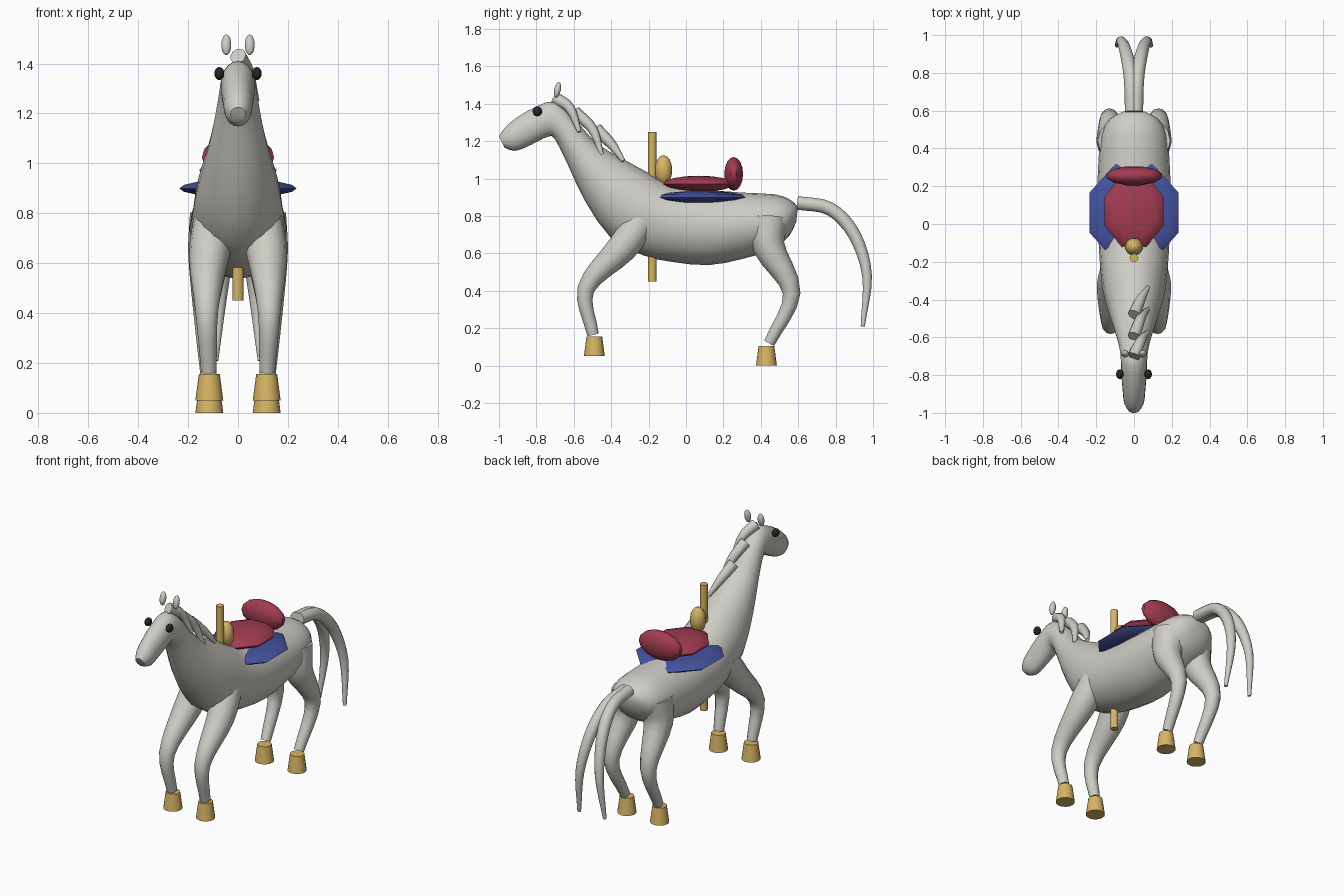
import bpy, bmesh, math
from mathutils import Vector, Matrix

cube = bpy.data.objects.get("Cube")
if cube:
    bpy.data.objects.remove(cube, do_unlink=True)


def material(name, rgb):
    m = bpy.data.materials.new(name)
    m.use_nodes = True
    m.diffuse_color = (*rgb, 1)
    m.node_tree.nodes["Principled BSDF"].inputs["Base Color"].default_value = (*rgb, 1)
    return m


COAT = material("pale grey coat", (0.62, 0.61, 0.56))
GOLD = material("gold", (0.68, 0.46, 0.13))
RED = material("saddle red", (0.37, 0.045, 0.085))
BLUE = material("blanket blue", (0.06, 0.085, 0.36))
DARK = material("eye black", (0.02, 0.018, 0.02))


def finish(bm, name, mat):
    bmesh.ops.recalc_face_normals(bm, faces=bm.faces)
    mesh = bpy.data.meshes.new(name)
    bm.to_mesh(mesh)
    bm.free()
    mesh.materials.append(mat)
    ob = bpy.data.objects.new(name, mesh)
    bpy.context.collection.objects.link(ob)
    bpy.ops.object.select_all(action='DESELECT')
    ob.select_set(True)
    bpy.context.view_layer.objects.active = ob
    bpy.ops.object.shade_smooth_by_angle(angle=math.radians(50))
    return ob


def smooth_rows(rows, steps):
    """Resample rows of numbers along a Catmull-Rom spline."""
    pts = [Vector(r) for r in rows]
    pts = [pts[0] * 2 - pts[1]] + pts + [pts[-1] * 2 - pts[-2]]
    out = []
    for a, b, c, d in zip(pts, pts[1:], pts[2:], pts[3:]):
        for i in range(steps):
            t = i / steps
            out.append((b * 2 + (c - a) * t + (a * 2 - b * 5 + c * 4 - d) * t * t
                        + (b * 3 - a - c * 3 + d) * t ** 3) * 0.5)
    return out + [pts[-2]]


def loft(name, sections, mat, sides=14):
    """Join elliptical rings, each given as centre, up half-vector, side half-vector."""
    bm = bmesh.new()
    rings = []
    for centre, up, side in sections:
        rings.append([bm.verts.new(centre + up * math.cos(a) + side * math.sin(a))
                      for a in (math.tau * i / sides for i in range(sides))])
    for r, s in zip(rings, rings[1:]):
        for i in range(sides):
            j = (i + 1) % sides
            bm.faces.new((r[i], r[j], s[j], s[i]))
    bm.faces.new(rings[0])
    bm.faces.new(rings[-1])
    return finish(bm, name, mat)


def tube(name, rows, mat, steps=3, sides=12):
    """Tapered tube through rows of x, y, z, radius."""
    rows = smooth_rows(rows, steps)
    sections = []
    for i, row in enumerate(rows):
        tangent = (rows[min(i + 1, len(rows) - 1)] - rows[max(i - 1, 0)]).to_3d().normalized()
        up = tangent.cross(Vector((1, 0, 0))).normalized()
        sections.append((row.to_3d(), up * row[3], up.cross(tangent) * row[3]))
    return loft(name, sections, mat, sides)


def ellipsoid(name, centre, size, mat, segments=16, rings=10, tilt=0):
    bm = bmesh.new()
    bmesh.ops.create_uvsphere(bm, u_segments=segments, v_segments=rings, radius=1)
    bm.transform(Matrix.Translation(centre) @ Matrix.Rotation(tilt, 4, 'X')
                 @ Matrix.Diagonal((*size, 1)) @ Matrix.Rotation(math.pi / segments, 4, 'Z'))
    return finish(bm, name, mat)


def cone(name, x, y, z0, z1, r0, r1, mat, sides=16):
    bm = bmesh.new()
    bmesh.ops.create_cone(bm, cap_ends=True, segments=sides, radius1=r0, radius2=r1, depth=z1 - z0)
    bm.transform(Matrix.Translation((x, y, (z0 + z1) / 2)))
    return finish(bm, name, mat)


# Body, neck and head: top y, top z, bottom y, bottom z, half width
profile = [
    (0.598, 0.85, 0.59, 0.77, 0.06),
    (0.56, 0.885, 0.55, 0.69, 0.13),
    (0.48, 0.915, 0.46, 0.62, 0.175),
    (0.30, 0.925, 0.30, 0.57, 0.19),
    (0.12, 0.94, 0.12, 0.537, 0.195),
    (-0.08, 0.965, -0.08, 0.555, 0.188),
    (-0.20, 1.03, -0.23, 0.59, 0.18),
    (-0.31, 1.09, -0.40, 0.68, 0.165),
    (-0.42, 1.15, -0.54, 0.88, 0.13),
    (-0.51, 1.22, -0.63, 1.07, 0.10),
    (-0.60, 1.325, -0.70, 1.21, 0.078),
    (-0.70, 1.41, -0.735, 1.225, 0.07),
    (-0.79, 1.39, -0.79, 1.20, 0.068),
    (-0.90, 1.33, -0.86, 1.165, 0.06),
    (-0.97, 1.27, -0.92, 1.148, 0.053),
    (-1.0, 1.225, -0.97, 1.165, 0.03),
]
body = []
for ty, tz, by, bz, w in smooth_rows(profile, 2):
    top, bottom = Vector((0, ty, tz)), Vector((0, by, bz))
    body.append(((top + bottom) / 2, (top - bottom) / 2, Vector((w, 0, 0))))
loft("body_neck_and_head", body, COAT, 20)

# Parts that come in left and right pairs
front_leg = [(0.09, -0.24, 0.77, 0.09), (0.117, -0.345, 0.625, 0.08),
             (0.125, -0.535, 0.41, 0.046), (0.117, -0.497, 0.165, 0.031)]
hind_leg = [(0.085, 0.44, 0.78, 0.11), (0.115, 0.445, 0.63, 0.085),
            (0.13, 0.565, 0.385, 0.047), (0.117, 0.445, 0.12, 0.03)]
tail = [(0.012, 0.595, 0.87, 0.036), (0.018, 0.77, 0.838, 0.036), (0.04, 0.90, 0.70, 0.034),
        (0.068, 0.968, 0.48, 0.026), (0.09, 0.945, 0.21, 0.011)]
for side, s in (("left", 1), ("right", -1)):
    for part, path in (("front_leg", front_leg), ("hind_leg", hind_leg), ("tail_strand", tail)):
        tube(f"{side}_{part}", [(s * x, y, z, r) for x, y, z, r in path], COAT, 4)
    cone(f"{side}_front_hoof", s * 0.115, -0.49, 0.05, 0.155, 0.056, 0.042, GOLD)
    cone(f"{side}_hind_hoof", s * 0.115, 0.43, 0, 0.105, 0.056, 0.042, GOLD)
    ellipsoid(f"{side}_ear", (s * 0.047, -0.687, 1.475), (0.02, 0.018, 0.042), COAT, tilt=-0.2)
    ellipsoid(f"{side}_eye", (s * 0.075, -0.795, 1.36), (0.02, 0.026, 0.026), DARK)

# Mane locks falling to the left
locks = [((-0.70, 1.43), (-0.62, 1.375), (-0.57, 1.25)),
         ((-0.595, 1.355), (-0.50, 1.265), (-0.45, 1.125)),
         ((-0.48, 1.265), (-0.40, 1.185), (-0.335, 1.095))]
for i, (a, b, c) in enumerate(locks):
    tube(f"mane_lock_{i + 1}", [(0.0, *a, 0.034), (0.035, *b, 0.027), (0.075, *c, 0.011)], COAT, 4, 8)

# Saddle set and pole
ellipsoid("saddle_blanket", (0, 0.06, 0.90), (0.254, 0.28, 0.036), BLUE, 8, 8)
ellipsoid("saddle_seat", (0, 0.068, 0.972), (0.168, 0.205, 0.043), RED, 8, 8)
ellipsoid("saddle_backrest", (0, 0.255, 1.025), (0.15, 0.052, 0.09), RED, 12, 8)
ellipsoid("saddle_horn", (0, -0.12, 1.045), (0.048, 0.048, 0.08), GOLD, 12, 8)
cone("pole", 0, -0.18, 0.45, 1.25, 0.023, 0.023, GOLD, 12)
